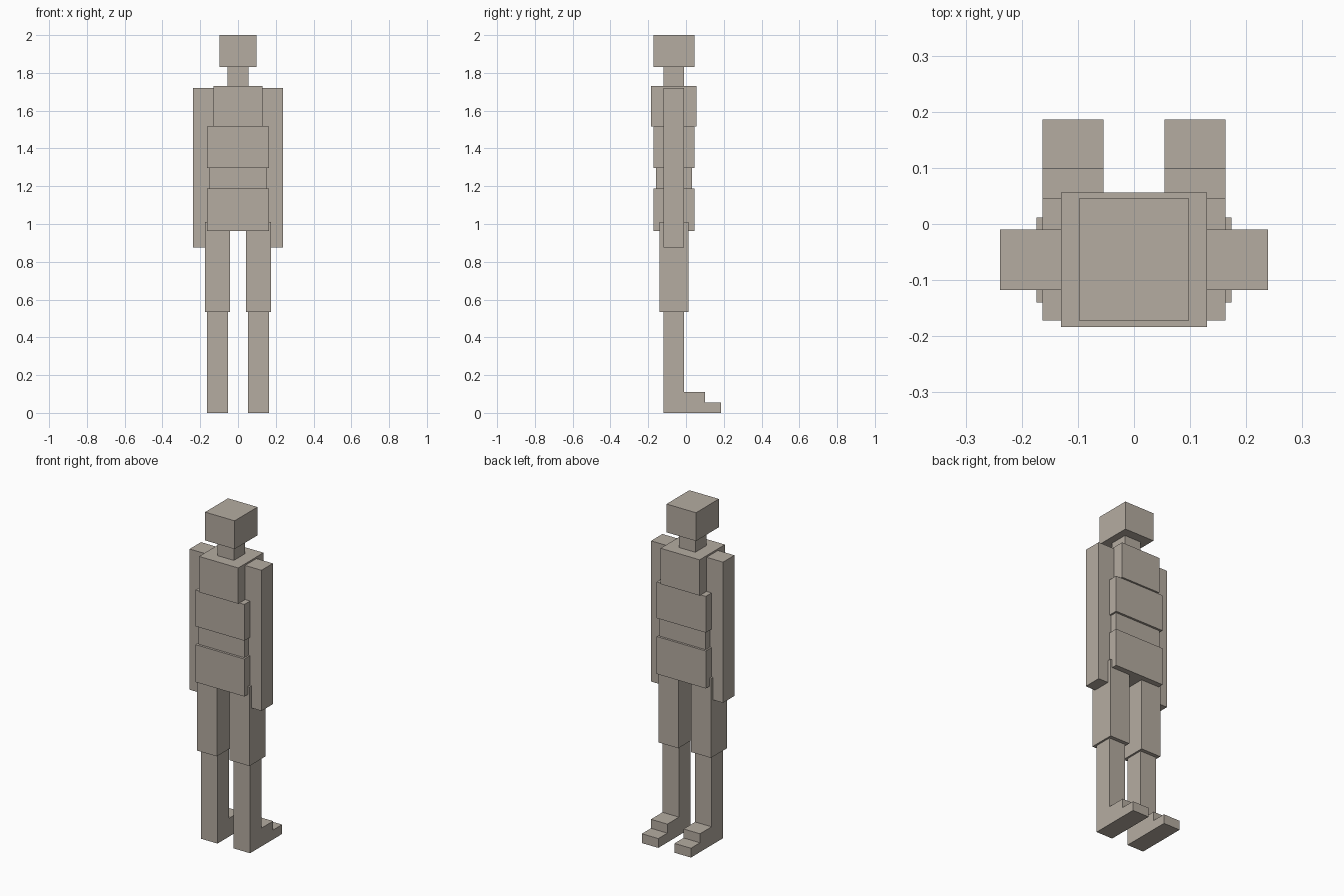
import bpy
import bmesh
from mathutils import Vector

if "Cube" in bpy.data.objects:
    bpy.data.objects.remove(bpy.data.objects["Cube"])

clay = bpy.data.materials.new("warm_grey")
clay.diffuse_color = (0.462, 0.413, 0.356, 1.0)
clay.use_nodes = True
clay.node_tree.nodes["Principled BSDF"].inputs["Base Color"].default_value = clay.diffuse_color


def finish(name, bm):
    bmesh.ops.recalc_face_normals(bm, faces=bm.faces)
    mesh = bpy.data.meshes.new(name)
    bm.to_mesh(mesh)
    bm.free()
    mesh.materials.append(clay)
    obj = bpy.data.objects.new(name, mesh)
    bpy.context.collection.objects.link(obj)
    return obj


def box(name, x, y, z):
    """Box spanning the given (low, high) ranges."""
    bm = bmesh.new()
    bmesh.ops.create_cube(bm, size=1)
    for v in bm.verts:
        v.co = Vector(r[0] + (c + 0.5) * (r[1] - r[0]) for c, r in zip(v.co, (x, y, z)))
    return finish(name, bm)


def side_extrusion(name, x, profile):
    """Side profile of (y, z) points extruded across the x range."""
    bm = bmesh.new()
    face = bm.faces.new([bm.verts.new((x[0], y, z)) for y, z in profile])
    ext = bmesh.ops.extrude_face_region(bm, geom=[face], use_keep_orig=True)
    for g in ext["geom"]:
        if isinstance(g, bmesh.types.BMVert):
            g.co.x = x[1]
    return finish(name, bm)


# Head, neck and torso: half width, depth range, height range
BODY = {
    "head": (0.098, (-0.172, 0.045), (1.83, 2.0)),
    "neck": (0.055, (-0.118, -0.01), (1.73, 1.83)),
    "chest": (0.13, (-0.184, 0.056), (1.515, 1.73)),
    "ribs": (0.163, (-0.172, 0.045), (1.297, 1.515)),
    "waist": (0.153, (-0.158, 0.032), (1.187, 1.297)),
    "hips": (0.163, (-0.172, 0.045), (0.962, 1.187)),
}
for name, (w, y, z) in BODY.items():
    box(name, (-w, w), y, z)

# Shin with a stepped foot
SHIN = [(-0.118, 0), (0.186, 0), (0.186, 0.056), (0.10, 0.056),
        (0.10, 0.11), (-0.01, 0.11), (-0.01, 0.535), (-0.118, 0.535)]

# Limbs on both sides
for side, s in (("left", -1), ("right", 1)):
    def span(a, b):
        return tuple(sorted((s * a, s * b)))
    box(side + "_arm", span(0.13, 0.239), (-0.118, -0.01), (0.875, 1.72))
    box(side + "_thigh", span(0.043, 0.174), (-0.14, 0.012), (0.535, 1.01))
    side_extrusion(side + "_shin_and_foot", span(0.054, 0.163), SHIN)
